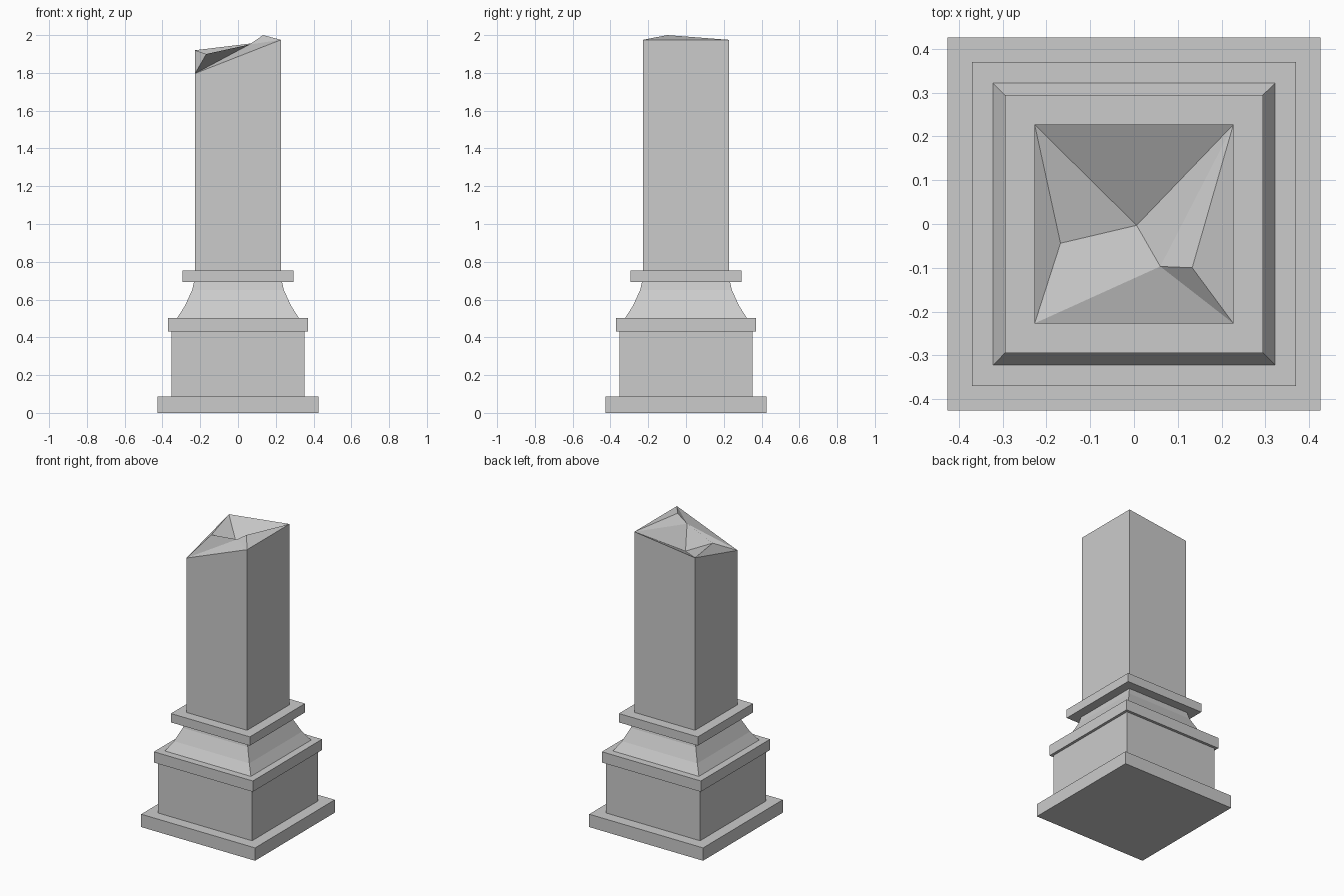
import bpy

cube = bpy.data.objects.get("Cube")
if cube:
    bpy.data.objects.remove(cube, do_unlink=True)

stone = bpy.data.materials.new("pale_stone")
stone.use_nodes = True
COLOUR = (0.6, 0.6, 0.6, 1)
stone.diffuse_color = COLOUR
stone.node_tree.nodes["Principled BSDF"].inputs["Base Color"].default_value = COLOUR


def add_mesh(name, verts, faces):
    mesh = bpy.data.meshes.new(name)
    mesh.from_pydata(verts, [], faces)
    mesh.materials.append(stone)
    mesh.update()
    obj = bpy.data.objects.new(name, mesh)
    bpy.context.collection.objects.link(obj)
    return obj


def square(half, z):
    """Corner ring: front right, front left, back left, back right."""
    return [(-half, -half, z), (half, -half, z), (half, half, z), (-half, half, z)]


def side_faces(rings):
    return [(r * 4 + i, r * 4 + (i + 1) % 4, r * 4 + 4 + (i + 1) % 4, r * 4 + 4 + i)
            for r in range(rings - 1) for i in range(4)]


def square_stack(name, profile):
    """Closed square solid from a profile of (half width, height) pairs."""
    verts = [v for half, z in profile for v in square(half, z)]
    last = len(verts) - 4
    caps = [(3, 2, 1, 0), tuple(range(last, last + 4))]
    return add_mesh(name, verts, side_faces(len(profile)) + caps)


# Stepped pedestal
square_stack("foot_slab", [(0.426, 0), (0.426, 0.087)])
square_stack("pedestal_block", [(0.352, 0.087), (0.352, 0.43)])
square_stack("pedestal_cap", [(0.37, 0.43), (0.37, 0.503)])

# Concave flare and the collar above it
square_stack("flared_moulding", [(0.322, 0.503), (0.282, 0.565), (0.243, 0.65), (0.233, 0.693)])
square_stack("collar_slab", [(0.295, 0.693), (0.295, 0.753)])

# Shaft with uneven corner heights and a broken top
W = 0.227
corner_heights = (1.797, 1.975, 1.975, 1.92)
top = [(x, y, z) for (x, y, _), z in zip(square(W, 0), corner_heights)]
ledge, pit, step, peak = 8, 9, 10, 11
break_points = [(-0.168, -0.044, 1.90), (0.006, -0.003, 1.815),
                (0.06, -0.097, 1.95), (0.133, -0.1, 2.0)]
break_faces = [(4, 5, step), (5, peak, step), (5, 6, peak), (6, step, peak),
               (6, pit, step), (6, 7, pit), (7, ledge, pit), (7, 4, ledge),
               (4, step, pit, ledge)]
add_mesh("broken_shaft", square(W, 0.753) + top + break_points,
         side_faces(2) + [(3, 2, 1, 0)] + break_faces)
